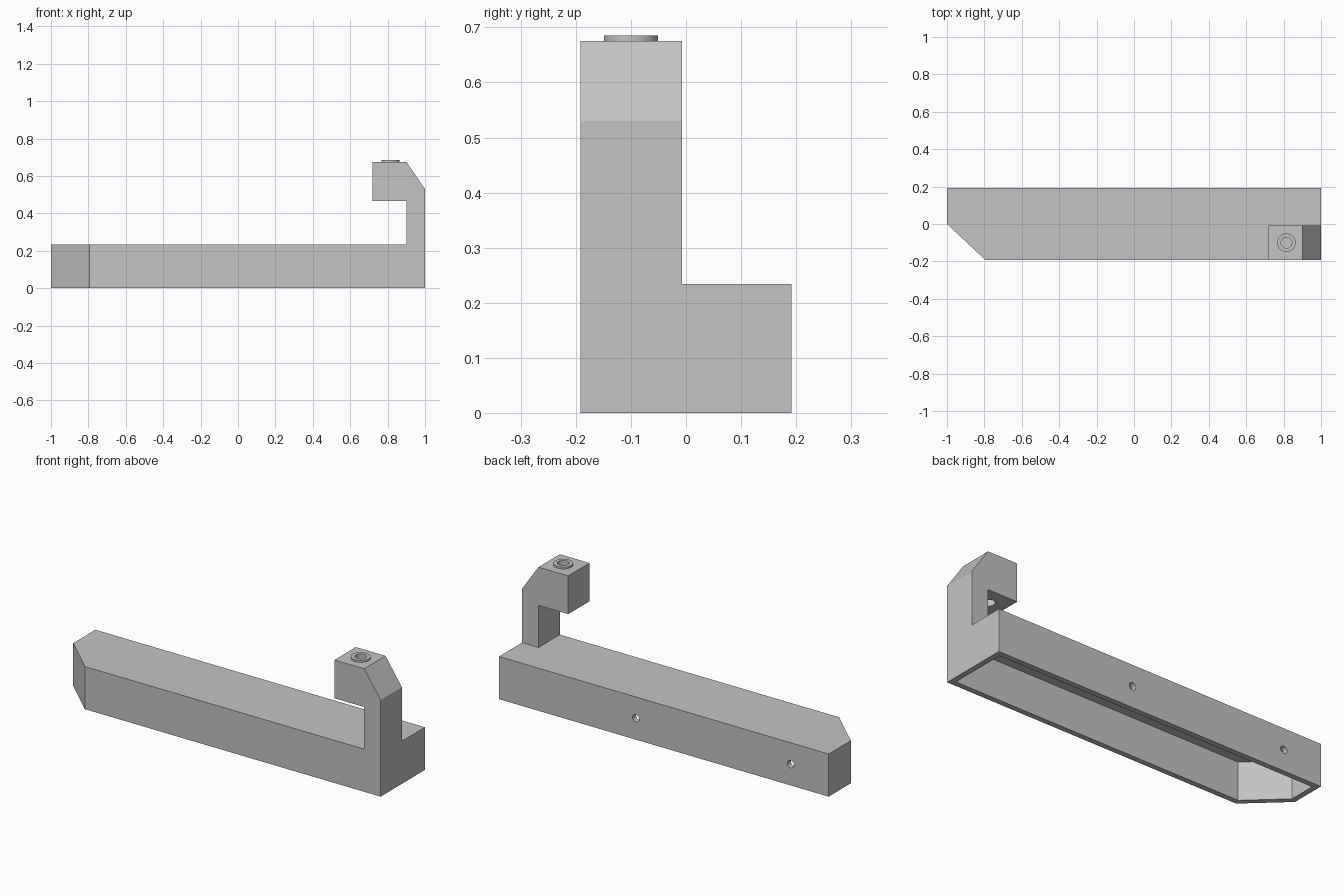
import bpy
import bmesh
from mathutils import Matrix, Vector

if "Cube" in bpy.data.objects:
    bpy.data.objects.remove(bpy.data.objects["Cube"])

grey = bpy.data.materials.new("plain grey")
grey.use_nodes = True
COLOUR = (0.55, 0.55, 0.55, 1)
grey.diffuse_color = COLOUR
grey.node_tree.nodes["Principled BSDF"].inputs["Base Color"].default_value = COLOUR

HALF = 0.192    # half depth of the beam
TOP = 0.234     # beam height
WALL = 0.03


def add_object(name, bm):
    bmesh.ops.recalc_face_normals(bm, faces=bm.faces)
    mesh = bpy.data.meshes.new(name)
    bm.to_mesh(mesh)
    bm.free()
    mesh.materials.append(grey)
    obj = bpy.data.objects.new(name, mesh)
    bpy.context.collection.objects.link(obj)
    return obj


def prism(name, points, along):
    """Extrude a closed outline of 3D points along a vector."""
    bm = bmesh.new()
    face = bm.faces.new([bm.verts.new(p) for p in points])
    out = bmesh.ops.extrude_face_region(bm, geom=[face])
    moved = [v for v in out["geom"] if isinstance(v, bmesh.types.BMVert)]
    bmesh.ops.translate(bm, verts=moved, vec=Vector(along))
    return add_object(name, bm)


def cylinder(name, centre, radius, depth, axis="Z"):
    bm = bmesh.new()
    turn = Matrix.Rotation(1.5707963, 4, "X") if axis == "Y" else Matrix()
    bmesh.ops.create_cone(bm, cap_ends=True, segments=48, radius1=radius,
                          radius2=radius, depth=depth,
                          matrix=Matrix.Translation(centre) @ turn)
    return add_object(name, bm)


def combine(target, tool, operation):
    """Apply a boolean and remove the tool object."""
    tool.hide_render = True
    mod = target.modifiers.new(tool.name, "BOOLEAN")
    mod.object, mod.operation, mod.solver = tool, operation, "EXACT"
    bpy.ops.object.select_all(action="DESELECT")
    bpy.context.view_layer.objects.active = target
    target.select_set(True)
    bpy.ops.object.modifier_apply(modifier=mod.name)
    bpy.data.objects.remove(tool)


# Beam with one chamfered corner
outline = [(-1, HALF), (-1, 0), (-0.795, -HALF), (1, -HALF), (1, HALF)]
beam = prism("hooked_beam", [(x, y, 0) for x, y in outline], (0, 0, TOP))

# Hook arm rising from the front corner
hook = [(1, 0.22), (1, 0.53), (0.9, 0.675), (0.72, 0.675),
        (0.72, 0.465), (0.9, 0.465), (0.9, 0.22)]
arm = prism("hook_arm", [(x, -HALF, z) for x, z in hook], (0, HALF - 0.007, 0))
combine(beam, arm, "UNION")

# Raised collar on the hook
PIN = (0.815, -0.1)
combine(beam, cylinder("collar", (*PIN, 0.6755), 0.049, 0.019), "UNION")

# Hollow underside, following the beam outline
inner = HALF - WALL
hollow = [(-1 + WALL, inner), (-1 + WALL, 0.014), (-0.783, -inner),
          (1 - WALL, -inner), (1 - WALL, inner)]
cavity = prism("cavity", [(x, y, -0.05) for x, y in hollow], (0, 0, 0.26))
combine(beam, cavity, "DIFFERENCE")

# Bore through the hook and two screw holes in the back wall
combine(beam, cylinder("bore", (*PIN, 0.575), 0.029, 0.3), "DIFFERENCE")
for x in (0.17, -0.77):
    hole = cylinder("screw_hole", (x, HALF - WALL / 2, TOP / 2), 0.02, 0.1, "Y")
    combine(beam, hole, "DIFFERENCE")

bpy.ops.object.shade_smooth_by_angle()
